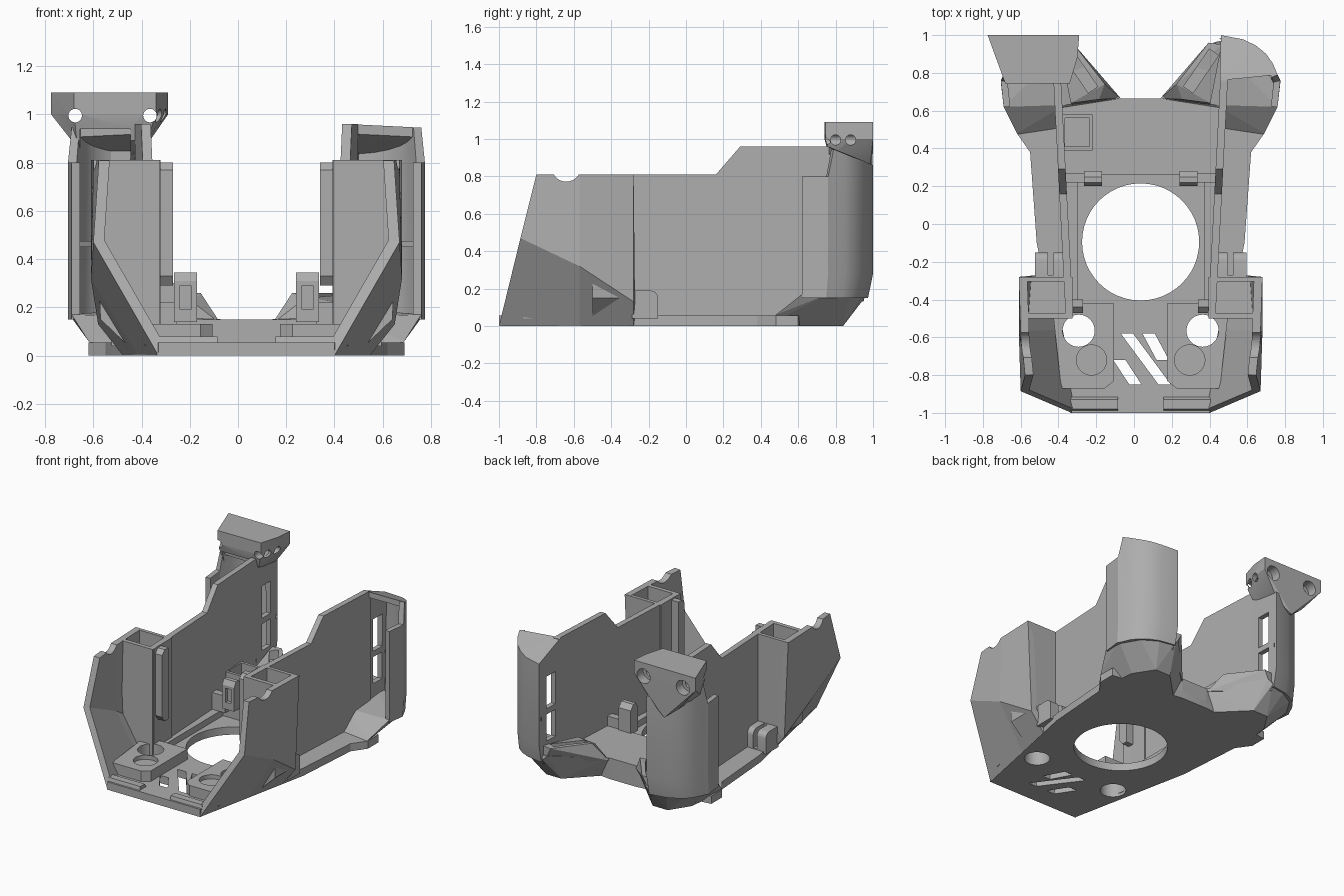
import bpy, bmesh, math
from mathutils import Vector, Matrix

cube = bpy.data.objects.get("Cube")
if cube:
    bpy.data.objects.remove(cube)

CENTRE = 0.035  # symmetry plane of the body
grey = bpy.data.materials.new("plain grey")
grey.use_nodes = True
grey.diffuse_color = (0.42, 0.42, 0.42, 1)
grey.node_tree.nodes["Principled BSDF"].inputs["Base Color"].default_value = (0.42, 0.42, 0.42, 1)


def finish(name, bm, fix=True):
    if fix:
        bmesh.ops.recalc_face_normals(bm, faces=bm.faces)
    mesh = bpy.data.meshes.new(name)
    bm.to_mesh(mesh)
    bm.free()
    mesh.materials.append(grey)
    ob = bpy.data.objects.new(name, mesh)
    ob.location.x = CENTRE
    bpy.context.collection.objects.link(ob)
    return ob


def apply(ob, kind, **settings):
    mod = ob.modifiers.new(kind, kind)
    for key, value in settings.items():
        setattr(mod, key, value)
    bpy.context.view_layer.update()
    with bpy.context.temp_override(object=ob, active_object=ob, selected_objects=[ob]):
        bpy.ops.object.modifier_apply(modifier=mod.name)
    return ob


def mirror(ob):
    return apply(ob, "MIRROR", use_mirror_merge=False)


def cut(ob, cutter):
    apply(ob, "BOOLEAN", operation="DIFFERENCE", solver="EXACT", object=cutter)
    bpy.data.objects.remove(cutter)


def prism(name, outline, low, high, axis="z"):
    """Extrude an outline along z, or a (y, z) outline along x."""
    bm = bmesh.new()
    place = (lambda a, b, h: (a, b, h)) if axis == "z" else (lambda a, b, h: (h, a, b))
    face = bm.faces.new([bm.verts.new(place(a, b, low)) for a, b in outline])
    new = bmesh.ops.extrude_face_region(bm, geom=[face])["geom"]
    shift = Vector(place(0, 0, high - low))
    bmesh.ops.translate(bm, vec=shift, verts=[v for v in new if isinstance(v, bmesh.types.BMVert)])
    return finish(name, bm)


def box(name, x, y, z):
    return prism(name, [(x[0], y[0]), (x[1], y[0]), (x[1], y[1]), (x[0], y[1])], *z)


def rod(name, at, radius, length, axis="Z"):
    bm = bmesh.new()
    turn = {"Z": Matrix(), "X": Matrix.Rotation(math.pi / 2, 4, "Y"),
            "Y": Matrix.Rotation(math.pi / 2, 4, "X")}[axis]
    bmesh.ops.create_cone(bm, cap_ends=True, segments=48, radius1=radius, radius2=radius,
                          depth=length, matrix=Matrix.Translation(at) @ turn)
    return finish(name, bm)


def hull(name, points):
    bm = bmesh.new()
    for p in points:
        bm.verts.new(p)
    out = bmesh.ops.convex_hull(bm, input=bm.verts)
    extra = {e for e in out["geom_interior"] + out["geom_unused"] if isinstance(e, bmesh.types.BMVert)}
    bmesh.ops.delete(bm, geom=list(extra), context="VERTS")
    return finish(name, bm)


def sheet(name, rows, thickness):
    """Thick skin through rows of points, thickened inwards."""
    bm = bmesh.new()
    grid = [[bm.verts.new(p) for p in row] for row in rows]
    for a, b in zip(grid, grid[1:]):
        for i in range(len(a) - 1):
            bm.faces.new((a[i], b[i], b[i + 1], a[i + 1]))
    ob = finish(name, bm, fix=False)
    return apply(ob, "SOLIDIFY", thickness=thickness, offset=-1, use_even_offset=True)


# Floor with main opening, screw holes and diagonal vents
half = [(0.365, -1), (0.55, -0.1), (0.585, 0.38), (0.655, 0.48), (0.655, 0.6), (0.4, 0.63), (0.105, 0.665)]
floor = prism("floor", half + [(-x, y) for x, y in reversed(half)], 0, 0.055)
cut(floor, rod("cutter", (0, -0.095, 0), 0.31, 1))
for side in (-1, 1):
    cut(floor, rod("cutter", (side * 0.328, -0.565, 0), 0.085, 1))
for x, top, bottom, run in ((-0.105, -0.58, -0.85, 0.2), (0.01, -0.58, -0.72, 0.075), (-0.145, -0.72, -0.85, 0.085)):
    cut(floor, prism("cutter", [(x, top), (x + 0.065, top), (x + 0.065 + run, bottom), (x + run, bottom)], -1, 1))

# Raised rear deck and front lip
deck = [(0.43, 0.26), (0.43, 0.63), (0.105, 0.665)]
prism("rear_deck", deck + [(-x, y) for x, y in reversed(deck)], 0.05, 0.15)
mirror(prism("front_lip", [(-1, 0), (-0.98, 0.08), (-0.93, 0.08), (-0.9, 0.03)], 0.12, 0.37, "x"))

# Front platforms with through holes and shallow round pockets
platform = prism("front_platform", [(0.14, -0.83), (0.19, -0.87), (0.42, -0.87), (0.47, -0.42), (0.14, -0.42)], 0.04, 0.13)
cut(platform, rod("cutter", (0.328, -0.565, 0.1), 0.085, 0.5))
cut(platform, rod("cutter", (0.26, -0.72, 0.14), 0.08, 0.08))
mirror(platform)

# Frame rails around the opening, with upright clips
mirror(box("frame_rail", (0.335, 0.4), (-0.45, 0.27), (0.04, 0.1)))
clip = prism("upright_clip", [(0.2, 0.14), (0.28, 0.14), (0.28, 0.31), (0.25, 0.345), (0.22, 0.345), (0.2, 0.31)], 0.205, 0.3, "x")
cut(clip, box("cutter", (0.23, 0.275), (0.15, 0.225), (0.19, 0.29)))
mirror(clip)
mirror(box("clip_bridge", (0.29, 0.43), (0.22, 0.27), (0.1, 0.22)))
socket = box("deck_socket", (-0.43, -0.255), (0.39, 0.58), (0.14, 0.3))
cut(socket, box("cutter", (-0.4, -0.27), (0.41, 0.56), (0.17, 0.5)))

# Thin inner side walls, spreading apart towards the rear
wall = prism("side_wall", [(-0.49, 0.04), (0.78, 0.04), (0.78, 0.955), (0.76, 0.96), (0.29, 0.96),
                           (0.16, 0.81), (-0.49, 0.81)], -0.04, 0, "x")
for v in wall.data.vertices:
    v.co.x += 0.422 + 0.052 * v.co.y
mirror(wall)

# Flared front cheeks with a scooped top edge
cheek = sheet("front_cheek", [
    [(0.365, -1, 0), (0.635, -0.885, 0.47), (0.612, -0.8, 0.81)],
    [(0.45, -0.57, 0), (0.645, -0.57, 0.32), (0.635, -0.57, 0.81)],
    [(0.512, -0.28, 0), (0.615, -0.28, 0.13), (0.645, -0.28, 0.81)]], 0.045)
cut(cheek, rod("cutter", (0.6, -0.64, 0.85), 0.078, 0.5, "X"))
mirror(cheek)

# Hollow columns behind the cheeks
column = hull("front_column", [(x, y, z) for y in (-0.5, -0.28) for x, z in
              ((0.36, 0.05), (0.36, 0.81), (0.635, 0.81), (0.605, 0.15), (0.5, 0.05))])
cut(column, box("cutter", (0.395, 0.605), (-0.47, -0.305), (0.33, 1)))
mirror(column)
strip = prism("column_strip", [(-0.47, 0.33), (-0.44, 0.29), (-0.4, 0.29), (-0.4, 0.8), (-0.44, 0.8), (-0.47, 0.77)], 0.305, 0.37, "x")
mirror(strip)

# Rounded tabs on the side ledges
arc = [(-0.19 + 0.04 * math.sin(a), 0.15 + 0.04 * math.cos(a)) for a in (0, 0.4, 0.8, 1.2, 1.57)]
tab = prism("ledge_tab", [(-0.29, 0.04), (-0.29, 0.19)] + arc + [(-0.15, 0.04)], 0.4, 0.56, "x")
cut(tab, box("cutter", (0.46, 0.49), (-0.27, 0), (0.06, 0.5)))
mirror(tab)

# Faceted lower body of each rear pod, with its inward arm
base = hull("pod_base", [
    (0.605, 0.42, 0), (0.57, 0.7, 0), (0.48, 0.84, 0), (0.36, 0.84, 0), (0.12, 0.6, 0),
    (0.655, 0.48, 0.06), (0.655, 0.6, 0.08), (0.725, 0.62, 0.17), (0.735, 0.76, 0.17),
    (0.66, 0.88, 0.17), (0.54, 0.95, 0.17), (0.42, 0.97, 0.17), (0.385, 0.96, 0.2),
    (0.105, 0.665, 0.15), (0.4, 0.63, 0.16)])
mirror(base)
arm = hull("pod_arm", [(0.105, 0.665, 0.13), (0.36, 0.63, 0.13), (0.43, 0.95, 0.13), (0.36, 0.96, 0.26),
                       (0.19, 0.74, 0.26), (0.22, 0.66, 0.22), (0.37, 0.64, 0.22), (0.43, 0.95, 0.26)])
groove = box("cutter", (-0.03, 0.03), (-0.12, 0.12), (-0.06, 0.1))
groove.data.transform(Matrix.Translation((0.32, 0.81, 0.24)) @ Matrix.Rotation(-0.6, 4, "Z"))
cut(arm, groove)
mirror(arm)

# Curved rear pod shell, open to the front
path = [(0.725, 0.62, 0.8), (0.74, 0.76, 0.8), (0.725, 0.79, 0.945), (0.7, 0.85, 0.92), (0.665, 0.9, 0.9),
        (0.61, 0.945, 0.885), (0.545, 0.977, 0.87), (0.425, 1.0, 0.86), (0.42, 0.76, 0.96)]
shell = sheet("pod_shell", [[(x, 0.62 + (y - 0.62) * 0.93, 0.15), (x, y, 0.28), (x, y, top)] for x, y, top in path], 0.035)
for low, high in ((0.28, 0.47), (0.51, 0.74)):
    cut(shell, box("cutter", (0.35, 0.5), (0.82, 0.92), (low, high)))
mirror(shell)

# Sloped cap and inner shelf of each pod
roof = path[2:]
mirror(hull("pod_cap", [(x, y, z - d) for x, y, z in roof for d in (0, 0.04)]))
shelf = [(x - 0.01, y - 0.015, z) for x, y, z in path[1:8]]
mirror(hull("pod_shelf", [(x, y, z) for x, y, _ in shelf for z in (0.45, 0.475)] + [(0.6, 0.85, 0.45)]))

# Mounting bracket on the right pod, with screw holes
plan = [(-0.81, 1), (-0.325, 1), (-0.335, 0.88), (-0.375, 0.745), (-0.715, 0.74), (-0.735, 0.85)]
bracket = hull("mounting_bracket", [(x, y, z) for x, y in plan for z in (1.0, 1.09)] + [
    (-0.7, 0.78, 0.86), (-0.41, 0.77, 0.9), (-0.66, 0.98, 0.82), (-0.45, 0.98, 0.82), (-0.56, 0.995, 0.74)])
cut(bracket, box("cutter", (-0.69, -0.48), (0.6, 0.93), (0.5, 0.94)))
for x in (-0.71, -0.4):
    cut(bracket, rod("cutter", (x, 0.9, 0.995), 0.028, 1, "Y"))
    cut(bracket, rod("cutter", (x, 1, 0.995), 0.052, 0.14, "Y"))
for y in (0.8, 0.88):
    cut(bracket, rod("cutter", (-0.33, y, 0.995), 0.027, 0.12, "X"))

# Soft shading on the curved shells only
for ob in bpy.context.view_layer.objects:
    if ob.name.startswith(("pod_shell", "floor", "mounting", "front_platform", "ledge_tab")):
        with bpy.context.temp_override(object=ob, active_object=ob, selected_objects=[ob],
                                       selected_editable_objects=[ob]):
            bpy.ops.object.shade_smooth_by_angle(angle=math.radians(28))
